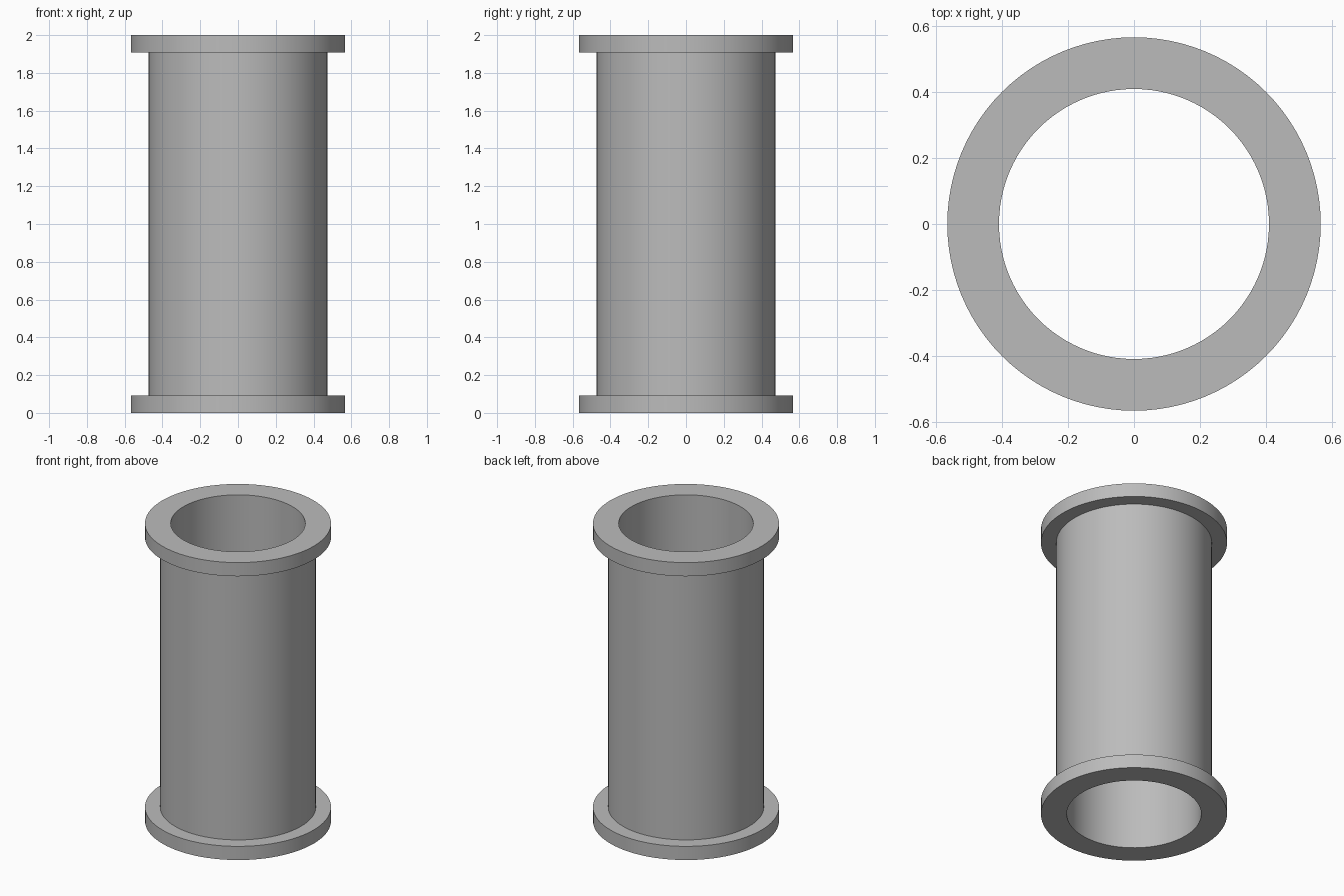
import bpy, bmesh
from math import cos, sin, tau

cube = bpy.data.objects.get("Cube")
if cube:
    bpy.data.objects.remove(cube, do_unlink=True)

SEGMENTS = 96
BORE, BODY, FLANGE = 0.41, 0.474, 0.567    # radii
HEIGHT, RIM = 2.0, 0.092                   # total height, flange thickness

# Plain grey metal
grey = bpy.data.materials.new("grey_metal")
grey.use_nodes = True
colour = (0.5, 0.5, 0.5, 1)
grey.diffuse_color = colour
grey.node_tree.nodes["Principled BSDF"].inputs["Base Color"].default_value = colour


def lathe(name, profile):
    """Revolve a closed (radius, height) profile around z."""
    bm = bmesh.new()
    rings = [[bm.verts.new((r * cos(tau * i / SEGMENTS), r * sin(tau * i / SEGMENTS), z))
              for i in range(SEGMENTS)] for r, z in profile]
    for a, b in zip(rings, rings[1:] + rings[:1]):
        for i in range(SEGMENTS):
            j = (i + 1) % SEGMENTS
            bm.faces.new((a[i], a[j], b[j], b[i]))
    bmesh.ops.recalc_face_normals(bm, faces=bm.faces)
    mesh = bpy.data.meshes.new(name)
    bm.to_mesh(mesh)
    bm.free()
    mesh.materials.append(grey)
    obj = bpy.data.objects.new(name, mesh)
    bpy.context.collection.objects.link(obj)
    bpy.ops.object.select_all(action="DESELECT")
    obj.select_set(True)
    bpy.context.view_layer.objects.active = obj
    bpy.ops.object.shade_smooth_by_angle()
    return obj


# Hollow pipe with a flange at each end, in one watertight piece
lower = [(BORE, 0), (FLANGE, 0), (FLANGE, RIM), (BODY, RIM)]
upper = [(r, HEIGHT - z) for r, z in reversed(lower)]
lathe("flanged_pipe", lower + upper)
